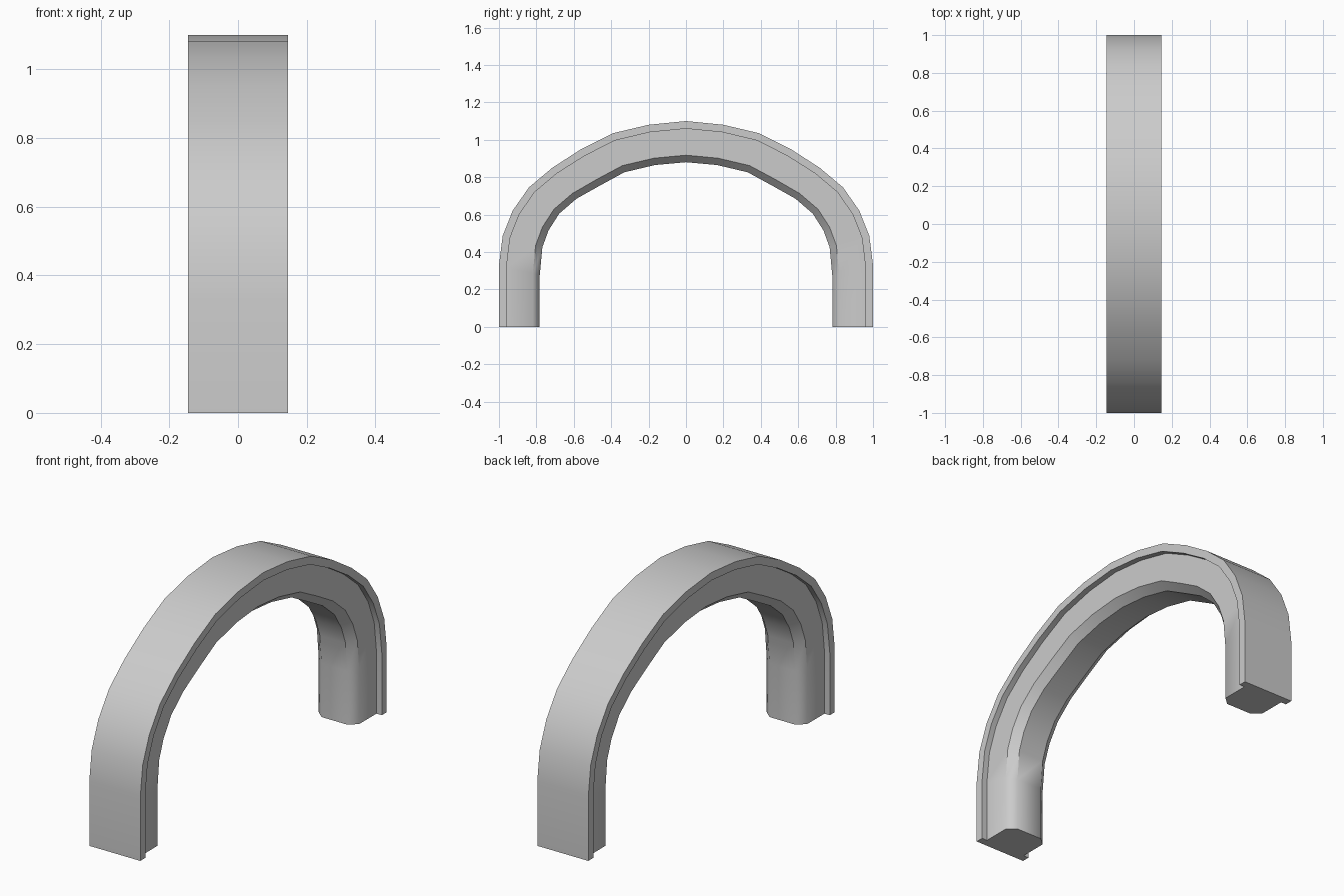
import bpy, bmesh, math

if "Cube" in bpy.data.objects:
    bpy.data.objects.remove(bpy.data.objects["Cube"])

# Half arch (foot to crown): outer and inner outlines as (y, z)
outer = [(1, 0), (1, .33), (.98, .487), (.927, .62), (.84, .745), (.715, .85),
         (.56, .95), (.39, 1.035), (.2, 1.08), (0, 1.1)]
inner = [(.782, 0), (.782, .275), (.768, .425), (.735, .515), (.678, .605), (.585, .685),
         (.46, .755), (.33, .826), (.165, .865), (0, .88)]

# Half section: (x, depth fraction from outer to inner outline)
half = [(.145, 0), (.145, .185), (.115, .185), (.115, .83), (.073, 1)]
section = half + [(-x, t) for x, t in reversed(half)]


def full(side):
    return [(-y, z) for y, z in side] + list(reversed(side[:-1]))


# Sweep the lipped, chamfered section along the arch
bm = bmesh.new()
rings = []
for (oy, oz), (iy, iz) in zip(full(outer), full(inner)):
    rings.append([bm.verts.new((x, oy + (iy - oy) * t, oz + (iz - oz) * t))
                  for x, t in section])
n = len(section)
for a, b in zip(rings, rings[1:]):
    for i in range(n):
        j = (i + 1) % n
        bm.faces.new((a[i], a[j], b[j], b[i]))
bm.faces.new(rings[0])
bm.faces.new(list(reversed(rings[-1])))
bmesh.ops.recalc_face_normals(bm, faces=bm.faces)

# Smooth along the arch, sharp section corners; chamfers blend softly on the legs
for f in bm.faces:
    f.smooth = True
for e in bm.edges:
    e.smooth = e.calc_face_angle(0) < math.radians(30)
for a, b in (rings[:2], rings[:-3:-1]):
    for i in (3, 4, 5, 6):
        bm.edges.get((a[i], b[i])).smooth = True

mesh = bpy.data.meshes.new("arch_frame")
bm.to_mesh(mesh)
bm.free()
arch = bpy.data.objects.new("arch_frame", mesh)
bpy.context.collection.objects.link(arch)
